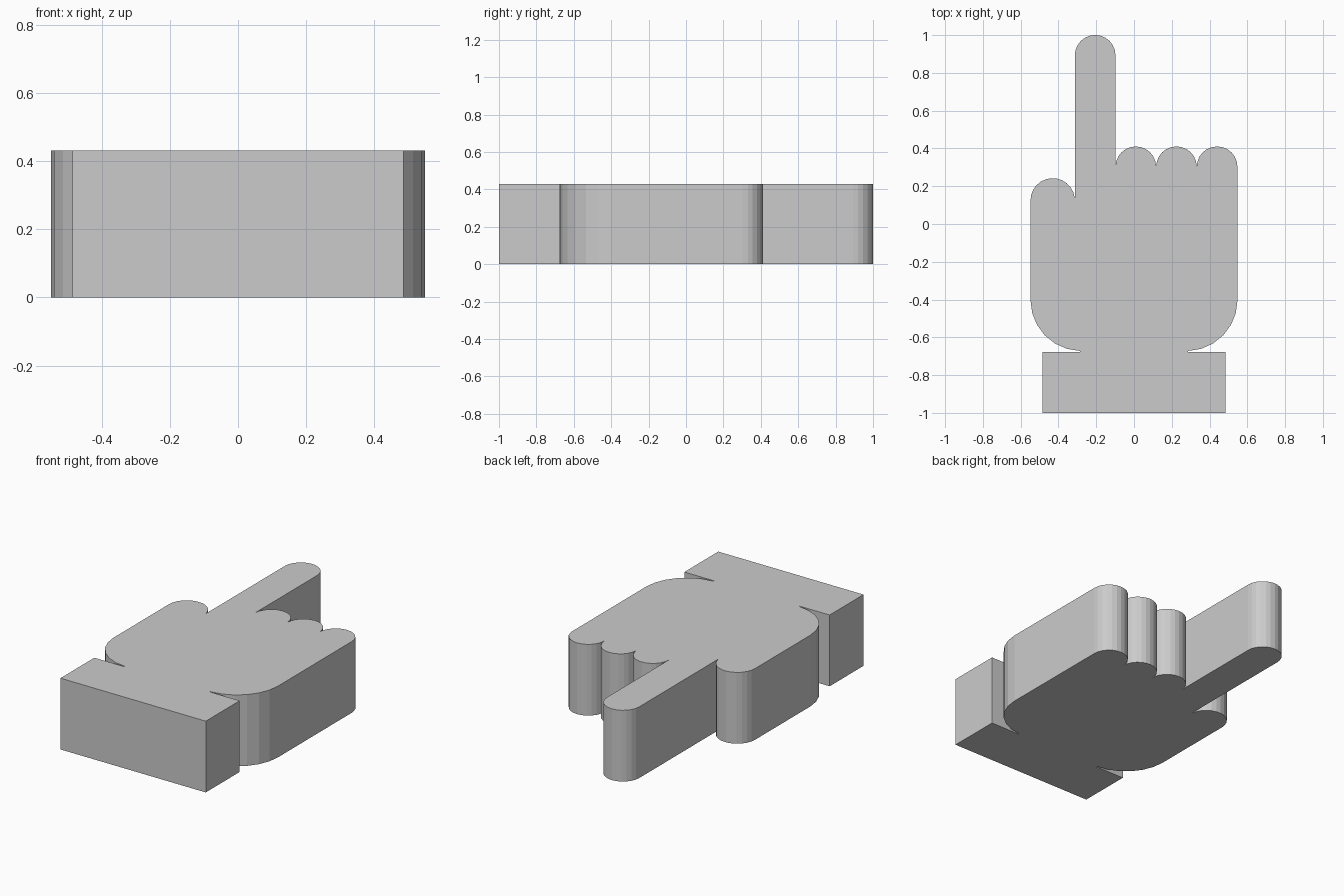
import bpy, bmesh
from math import cos, sin, radians
from mathutils import Vector

if "Cube" in bpy.data.objects:
    bpy.data.objects.remove(bpy.data.objects["Cube"])

HEIGHT = 0.43


def arc(cx, cy, r, start, end, steps):
    """Points along an arc, angles in degrees."""
    pts = []
    for i in range(steps + 1):
        a = radians(start + (end - start) * i / steps)
        pts.append((cx + r * cos(a), cy + r * sin(a)))
    return pts


# Cuff and right heel of the palm
outline = [(-0.485, -1), (0.485, -1), (0.485, -0.677), (0.285, -0.677)]
outline += arc(0.278, -0.402, 0.27, -88, 0, 6)

# Three curled fingers, right to left, then the raised index finger
finger_r = 0.1076
for i in range(3):
    outline += arc(0.44 - i * 2 * finger_r, 0.303, finger_r, 1 if i else 0, 179, 12)
outline += arc(0.44 - 6 * finger_r, 0.893, finger_r, 0, 180, 12)

# Thumb and left heel of the palm
outline += [(-0.3132, 0.14)]
outline += arc(-0.4305, 0.125, 0.1175, 8, 180, 12)
outline += arc(-0.278, -0.402, 0.27, 180, 268, 6)
outline += [(-0.285, -0.677), (-0.485, -0.677)]

# Extrude the silhouette into a solid slab
bm = bmesh.new()
base = bm.faces.new([bm.verts.new((x, y, 0)) for x, y in outline])
top = bmesh.ops.extrude_face_region(bm, geom=[base], use_keep_orig=True)
bmesh.ops.translate(bm, vec=Vector((0, 0, HEIGHT)),
                    verts=[g for g in top["geom"] if isinstance(g, bmesh.types.BMVert)])
bmesh.ops.recalc_face_normals(bm, faces=bm.faces)
mesh = bpy.data.meshes.new("pointing_hand")
bm.to_mesh(mesh)
bm.free()
bpy.context.collection.objects.link(bpy.data.objects.new("pointing_hand", mesh))
